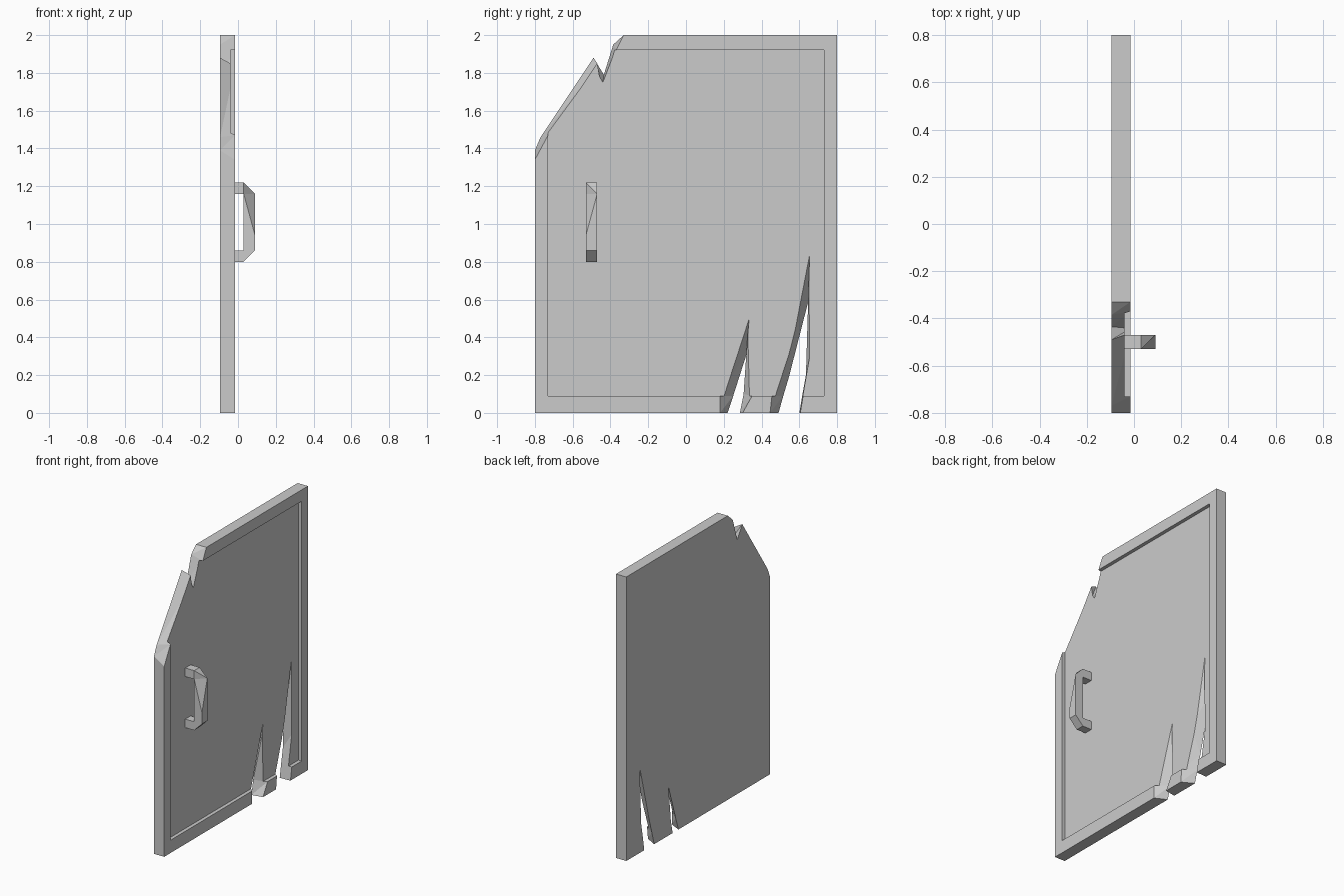
import bpy, bmesh

if "Cube" in bpy.data.objects:
    bpy.data.objects.remove(bpy.data.objects["Cube"])

X_BACK, X_PANEL, X_FRONT = -0.095, -0.04, -0.015

def finish(bm, name):
    bmesh.ops.recalc_face_normals(bm, faces=bm.faces[:])
    me = bpy.data.meshes.new(name)
    bm.to_mesh(me)
    bm.free()
    ob = bpy.data.objects.new(name, me)
    bpy.context.collection.objects.link(ob)
    return ob

# Broken outline as pairs: (front y, front z, back y, back z)
outline = [
    (-.80, 0, -.80, 0),
    # short crack
    (.18, 0, .22, 0), (.18, .09, .25, .09), (.335, .50, .33, .34),
    (.35, .09, .305, .10), (.30, 0, .285, 0),
    # long crack
    (.445, 0, .49, 0), (.455, .09, .515, .09), (.545, .31, .545, .19),
    (.655, .84, .65, .60), (.655, .30, .635, .20), (.62, .09, .615, .09),
    (.605, 0, .60, 0),
    (.80, 0, .80, 0), (.80, 2, .80, 2),
    # snapped upper corner
    (-.33, 2, -.33, 2), (-.37, 1.92, -.385, 1.95), (-.44, 1.75, -.435, 1.79),
    (-.47, 1.85, -.49, 1.88), (-.73, 1.47, -.77, 1.46), (-.80, 1.34, -.80, 1.39),
]

# Door slab: loft between back and front outlines
bm = bmesh.new()
front, back = [], []
k = (X_FRONT - X_BACK) / (X_PANEL - X_BACK)
for fy, fz, by, bz in outline:
    if abs(fy) < .73 and .09 < fz < 1.92:   # measured on the sunken panel
        fy, fz = by + (fy - by) * k, bz + (fz - bz) * k
    front.append(bm.verts.new((X_FRONT, fy, fz)))
    back.append(bm.verts.new((X_BACK, by, bz)))
bm.faces.new(front)
bm.faces.new(back[::-1])
n = len(front)
for i in range(n):
    j = (i + 1) % n
    bm.faces.new((front[i], back[i], back[j]))
    bm.faces.new((front[i], back[j], front[j]))
door = finish(bm, "door_slab")

# Sunken panel cut into the front
bm = bmesh.new()
bmesh.ops.create_cube(bm, size=1)
for v in bm.verts:
    v.co.x = X_PANEL if v.co.x < 0 else 0.1
    v.co.y *= 1.46
    v.co.z = .09 if v.co.z < 0 else 1.92
cutter = finish(bm, "panel_cutter")
cutter.hide_render = True
mod = door.modifiers.new("panel", 'BOOLEAN')
mod.operation, mod.solver, mod.object = 'DIFFERENCE', 'EXACT', cutter
bpy.context.view_layer.objects.active = door
bpy.ops.object.modifier_apply(modifier=mod.name)
bpy.data.objects.remove(cutter)

# Handle: swept rectangular bar with one chipped corner
# sections: (inner x, inner z, outer x, outer z)
sections = [(-.04, 1.16, -.04, 1.22), (.03, 1.16, .03, 1.22), (.03, 1.16, .09, 1.16),
            (.03, .94, .09, .94), (.03, .86, .09, .86), (.03, .86, .03, .80),
            (-.04, .86, -.04, .80)]
bm = bmesh.new()
rings = []
for i, (ix, iz, ox, oz) in enumerate(sections):
    chip = (ix, iz) if i == 2 else (ox, oz)
    rings.append([bm.verts.new(c) for c in (
        (ix, -.53, iz), (ix, -.47, iz), (ox, -.47, oz), (chip[0], -.53, chip[1]))])
for i, (a, b) in enumerate(zip(rings, rings[1:])):
    for p, q in ((0, 1), (1, 2), (3, 0)):
        bm.faces.new((a[p], a[q], b[q], b[p]))
    if i < 2:
        tris = ((a[3], a[2], b[2]), (a[3], b[2], b[3]))
    else:
        tris = ((a[3], a[2], b[3]), (a[2], b[2], b[3]))
    for t in tris:
        bm.faces.new(t)
bm.faces.new(rings[0])
bm.faces.new(rings[-1][::-1])
bmesh.ops.remove_doubles(bm, verts=bm.verts[:], dist=0.0005)
finish(bm, "door_handle")
